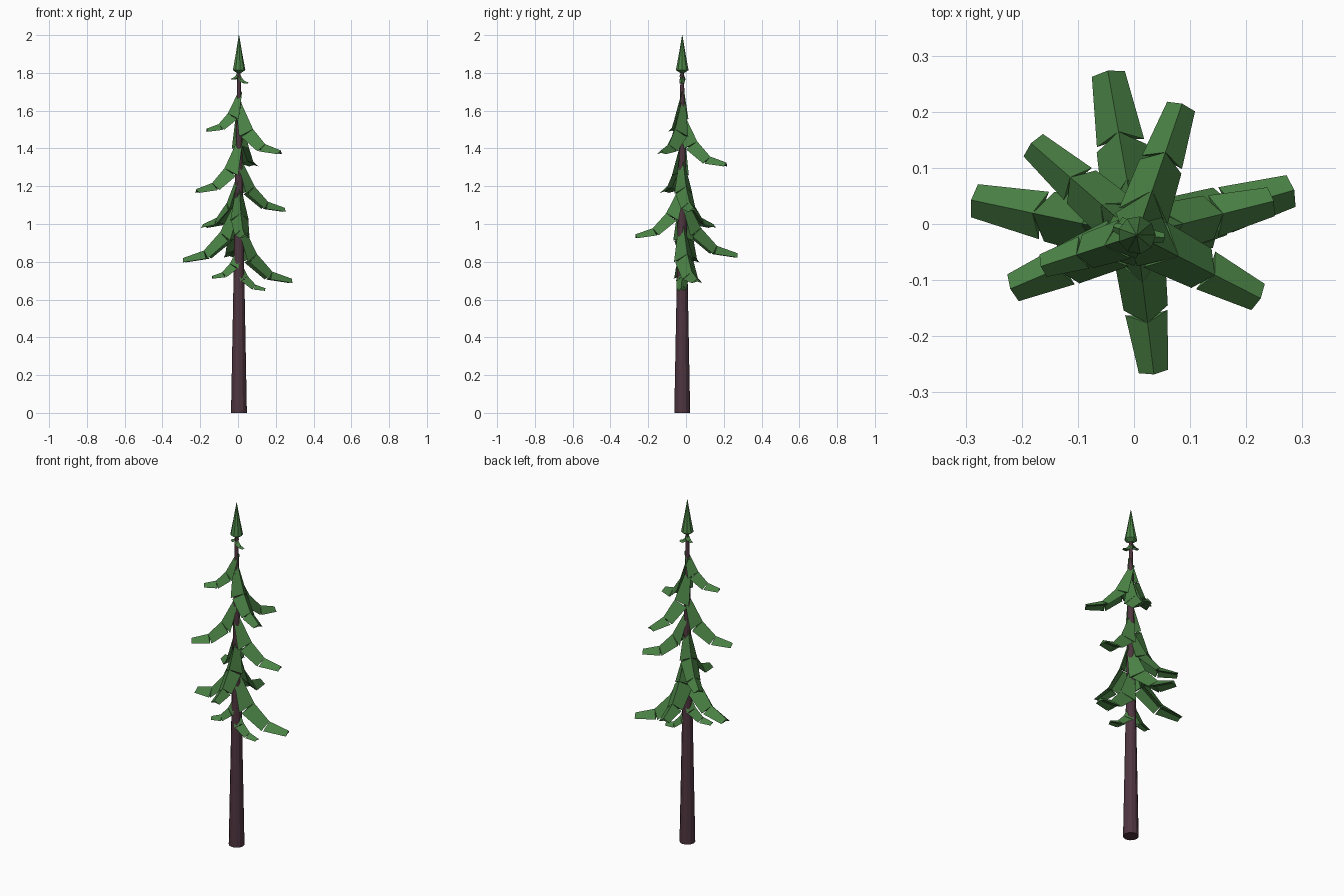
import bpy, bmesh, math
from mathutils import Vector

if "Cube" in bpy.data.objects:
    bpy.data.objects.remove(bpy.data.objects["Cube"])


def material(name, rgb):
    m = bpy.data.materials.new(name)
    m.diffuse_color = (*rgb, 1)
    m.use_nodes = True
    m.node_tree.nodes["Principled BSDF"].inputs["Base Color"].default_value = m.diffuse_color
    return m


GREEN = material("needle green", (0.07, 0.225, 0.06))
BARK = material("dark bark", (0.078, 0.036, 0.05))
CX, CY = 0.005, -0.02          # trunk axis


def make_object(name, bm, mat):
    bmesh.ops.recalc_face_normals(bm, faces=bm.faces[:])
    me = bpy.data.meshes.new(name)
    bm.to_mesh(me)
    bm.free()
    me.materials.append(mat)
    ob = bpy.data.objects.new(name, me)
    bpy.context.collection.objects.link(ob)
    return ob


def lathe(name, profile, sides, mat):
    """Closed round body from (radius, height) rings."""
    bm = bmesh.new()
    rings = []
    for r, z in profile:
        rings.append([bm.verts.new((CX + r * math.cos(2 * math.pi * i / sides),
                                    CY + r * math.sin(2 * math.pi * i / sides), z))
                      for i in range(sides)])
    for a, b in zip(rings, rings[1:]):
        for i in range(sides):
            j = (i + 1) % sides
            bm.faces.new((a[i], a[j], b[j], b[i]))
    bm.faces.new(rings[0])
    bm.faces.new(rings[-1])
    return make_object(name, bm, mat)


def branch(name, azimuth, length, tip_z):
    """Drooping bough: three roof-shaped pieces split by narrow notches."""
    az = math.radians(azimuth)
    out = Vector((math.cos(az), math.sin(az), 0))
    side = Vector((-math.sin(az), math.cos(az), 0))
    up = Vector((0, 0, 1))
    s = (length / 0.3) ** 0.7
    # ridge (reach, rise above tip) as a share of length
    ridge = [(0.0, 1.12), (0.34, 0.45), (0.63, 0.13), (1.0, 0.0)]
    # per piece: start and end (half width, depth, lean of the cut in degrees)
    pieces = [((0.010, 0.025, 60), (0.056, 0.080, 57)),
              ((0.052, 0.072, 50), (0.045, 0.052, 36)),
              ((0.043, 0.048, 26), (0.030, 0.024, 15))]
    bm = bmesh.new()
    for k, ends in enumerate(pieces):
        loops = []
        for (r, h), (w, d, lean) in zip(ridge[k:k + 2], ends):
            top = Vector((CX, CY, tip_z)) + out * r * length + up * h * length
            a = math.radians(lean)
            down = (-out * math.sin(a) - up * math.cos(a)) * d * s
            pts = (top, top + down + side * w * s,
                   top + down * 0.65, top + down - side * w * s)
            loops.append([bm.verts.new(p) for p in pts])
        a, b = loops
        for i in range(4):
            j = (i + 1) % 4
            bm.faces.new((a[i], a[j], b[j], b[i]))
        for q in loops:                       # concave ends as two triangles
            bm.faces.new((q[0], q[1], q[2]))
            bm.faces.new((q[0], q[2], q[3]))
    return make_object(name, bm, GREEN)


# trunk
trunk = lathe("trunk", [(0.042, 0), (0.028, 0.75), (0.019, 1.3), (0.008, 1.86)], 12, BARK)

# tree top
lathe("tree_top", [(0.012, 1.80), (0.034, 1.815), (0.018, 1.90), (0.001, 2.0)], 9, GREEN)

# boughs: azimuth, length, ridge height at the tip
boughs = [(-2, 0.14, 0.66), (192, 0.145, 0.725),
          (16, 0.292, 0.71), (168, 0.302, 0.82), (100, 0.298, 0.845),
          (-83, 0.25, 0.945), (139, 0.25, 1.00), (14, 0.252, 1.085),
          (203, 0.245, 1.185), (71, 0.248, 1.325), (-27, 0.248, 1.39),
          (198, 0.18, 1.505), (-5, 0.05, 1.75), (160, 0.045, 1.77)]
for n, (az, length, z) in enumerate(boughs):
    branch(f"bough_{n + 1}", az, length, z)
